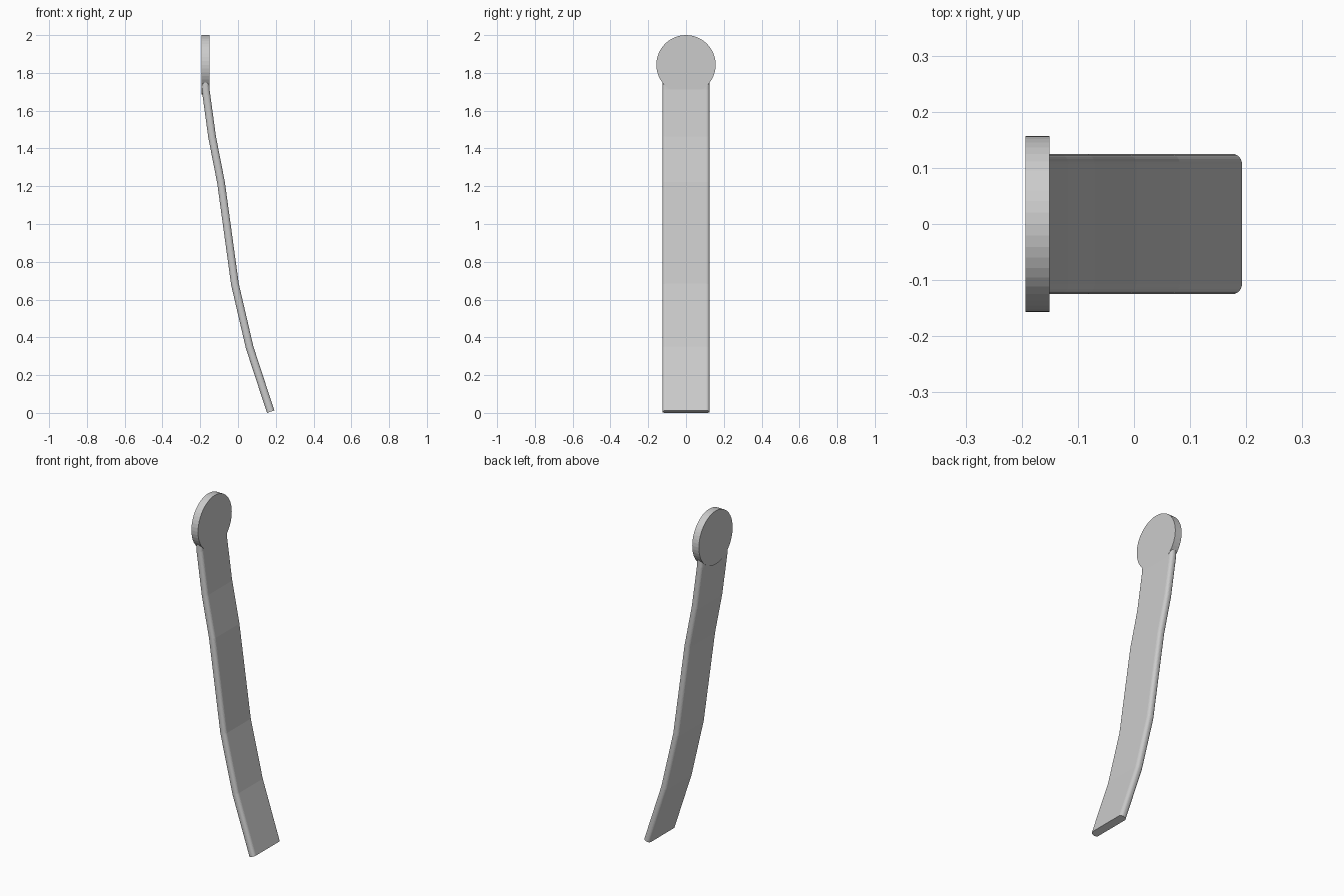
import bpy, bmesh, math
from mathutils import Vector, Matrix

cube = bpy.data.objects.get("Cube")
if cube:
    bpy.data.objects.remove(cube, do_unlink=True)

# One plain grey for the whole model
grey = bpy.data.materials.new("light_grey")
grey.use_nodes = True
grey.diffuse_color = (0.6, 0.6, 0.6, 1)
grey.node_tree.nodes["Principled BSDF"].inputs["Base Color"].default_value = (0.6, 0.6, 0.6, 1)


def add_object(name, bm):
    bmesh.ops.recalc_face_normals(bm, faces=bm.faces)
    mesh = bpy.data.meshes.new(name)
    bm.to_mesh(mesh)
    bm.free()
    mesh.materials.append(grey)
    obj = bpy.data.objects.new(name, mesh)
    bpy.context.collection.objects.link(obj)
    return obj


def rounded_section(half_width, half_thick, radius, steps=6):
    """Rounded rectangle as (thickness, width) pairs."""
    points = []
    for corner, (st, sw) in enumerate([(1, 1), (-1, 1), (-1, -1), (1, -1)]):
        for i in range(steps + 1):
            a = math.pi / 2 * (corner + i / steps)
            points.append((st * (half_thick - radius) + radius * math.cos(a),
                           sw * (half_width - radius) + radius * math.sin(a)))
    return points


# Strap: rounded section swept down a gently bent path, mitred at each bend
path = [Vector((x, 0, z)) for x, z in [
    (-0.173, 1.76), (-0.171, 1.71), (-0.137, 1.46), (-0.09, 1.22),
    (-0.016, 0.68), (0.062, 0.345), (0.173, 0.006)]]
section = rounded_section(0.125, 0.0205, 0.018)
bm = bmesh.new()
rings = []
for i, p in enumerate(path):
    before = (p - path[i - 1]).normalized() if i else None
    after = (path[i + 1] - p).normalized() if i < len(path) - 1 else None
    tangent = ((before or after) + (after or before)).normalized()
    across = Vector((-tangent.z, 0, tangent.x))
    rings.append([bm.verts.new(p + across * t + Vector((0, w, 0))) for t, w in section])
n = len(section)
for a, b in zip(rings, rings[1:]):
    for k in range(n):
        bm.faces.new((a[k], a[(k + 1) % n], b[(k + 1) % n], b[k]))
bm.faces.new(rings[0])
bm.faces.new(rings[-1])
add_object("strap", bm)

# Round end disc, standing upright and facing sideways
bm = bmesh.new()
bmesh.ops.create_cone(
    bm, cap_ends=True, segments=48, radius1=0.157, radius2=0.157, depth=0.043,
    matrix=Matrix.Translation((-0.172, 0, 1.843)) @ Matrix.Rotation(math.pi / 2, 4, 'Y'))
add_object("end_disc", bm)
